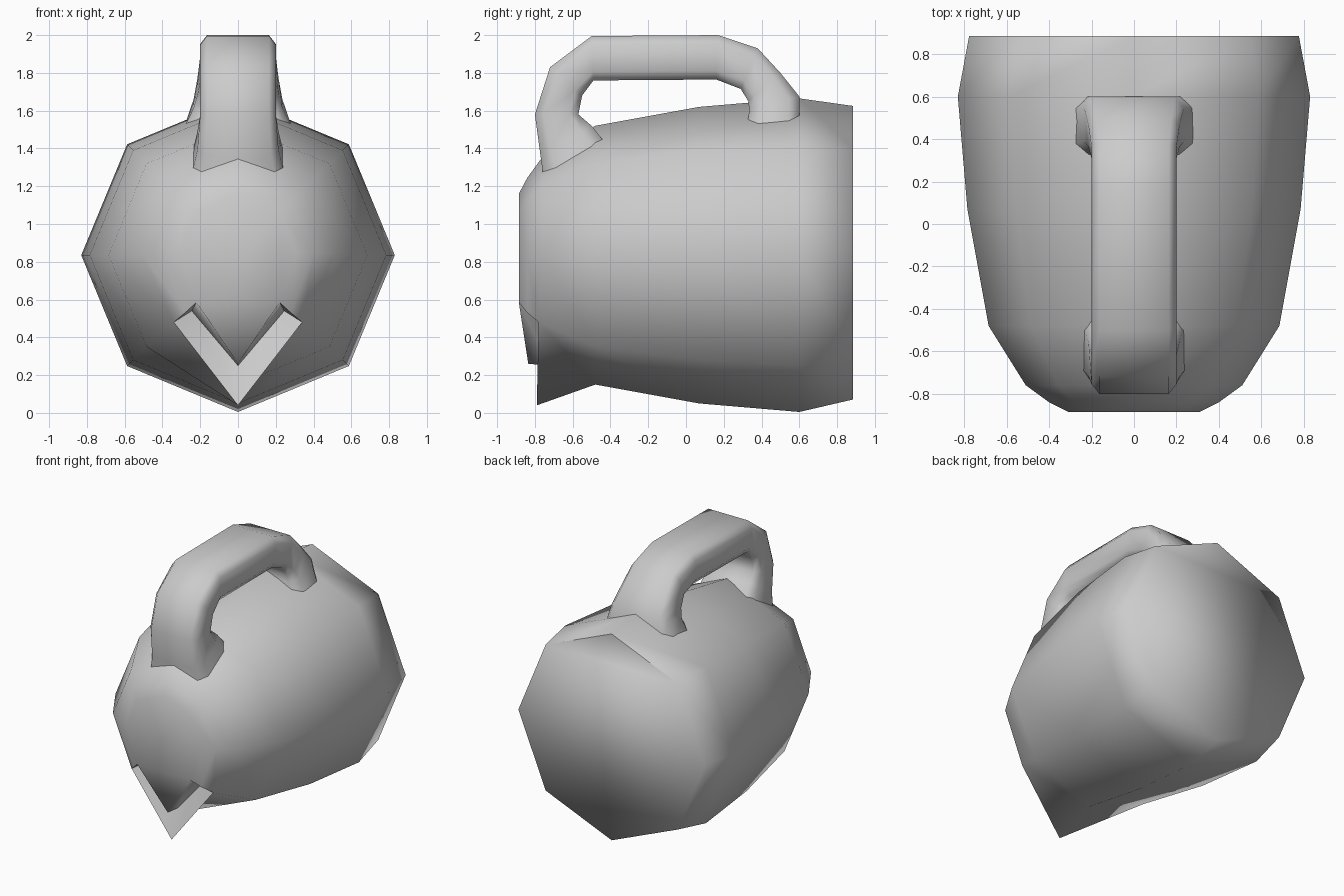
import bpy, bmesh, math

cube = bpy.data.objects.get("Cube")
if cube:
    bpy.data.objects.remove(cube, do_unlink=True)

grey = bpy.data.materials.new("light_grey")
grey.use_nodes = True
colour = (0.6, 0.6, 0.6, 1)
grey.diffuse_color = colour
grey.node_tree.nodes["Principled BSDF"].inputs["Base Color"].default_value = colour


def finish(bm, name, angle):
    bmesh.ops.recalc_face_normals(bm, faces=bm.faces)
    mesh = bpy.data.meshes.new(name)
    bm.to_mesh(mesh)
    bm.free()
    obj = bpy.data.objects.new(name, mesh)
    bpy.context.collection.objects.link(obj)
    mesh.materials.append(grey)
    bpy.ops.object.select_all(action='DESELECT')
    bpy.context.view_layer.objects.active = obj
    obj.select_set(True)
    bpy.ops.object.shade_smooth_by_angle(angle=math.radians(angle))
    return obj


def bridge(bm, a, b, skip=()):
    n = len(a)
    for i in range(n):
        if i not in skip:
            bm.faces.new((a[i], a[(i + 1) % n], b[(i + 1) % n], b[i]))


# Eight-sided body, lying along y: (y, radius, centre height)
bm = bmesh.new()
sections = [(0.885, 0.777, 0.848), (0.6, 0.83, 0.835), (0.07, 0.785, 0.835),
            (-0.48, 0.685, 0.835), (-0.76, 0.51, 0.845),
            (-0.84, 0.40, 0.845), (-0.885, 0.31, 0.85)]
rings = []
for y, r, cz in sections:
    angles = [math.pi / 2 + i * math.pi / 4 for i in range(8)]
    rings.append([bm.verts.new((r * math.cos(a), y, cz + r * math.sin(a))) for a in angles])
lip, mid, face = rings[-3:]

# Pull the lower front out into a pointed spout (corners 3, 4, 5 are the lowest)
lip[4].co = (0, -0.79, 0.04)
face[4].co = (0, -0.835, 0.26)
for i, s in ((3, -1), (5, 1)):
    lip[i].co = (s * 0.34, -0.78, 0.48)
    mid[i].co = (s * 0.28, -0.84, 0.53)
    face[i].co = (s * 0.22, -0.885, 0.585)

for k, (a, b) in enumerate(zip(rings, rings[1:])):
    bridge(bm, a, b, skip=(3, 4) if k >= 4 else ())
bm.faces.new(rings[0])
bm.faces.new(face)

# V-shaped channel behind the front face
root = bm.verts.new((0, -0.72, 0.25))
for i, s in ((3, -1), (5, 1)):
    end = bm.verts.new((s * 0.245, -0.71, 0.54))
    bm.faces.new((face[i], face[4], root, end))
    bm.faces.new((end, root, lip[4], lip[i]))
    bm.faces.new((face[i], mid[i], end))
    bm.faces.new((mid[i], lip[i], end))
bm.verts.remove(mid[4])
finish(bm, "jug_body", 82)

# Handle: outer (y, z), inner (y, z), half width
stations = [
    (-0.755, 1.25, -0.42, 1.42, 0.24),
    (-0.77, 1.36, -0.50, 1.52, 0.215),
    (-0.80, 1.58, -0.57, 1.58, 0.20),
    (-0.72, 1.83, -0.55, 1.68, 0.20),
    (-0.50, 1.995, -0.49, 1.76, 0.20),
    (0.17, 2.00, 0.16, 1.765, 0.20),
    (0.38, 1.93, 0.29, 1.715, 0.20),
    (0.50, 1.80, 0.33, 1.65, 0.215),
    (0.60, 1.675, 0.335, 1.60, 0.235),
    (0.60, 1.50, 0.32, 1.50, 0.29)]
# Bevelled cross-section: (share of half width, share of depth)
right = [(0.82, 0), (1, 0.2), (1, 0.8), (0.82, 1)]
profile = right + [(-w, t) for w, t in reversed(right)]
bm = bmesh.new()
loops = []
for oy, oz, iy, iz, half in stations:
    loops.append([bm.verts.new((w * half, oy + (iy - oy) * t, oz + (iz - oz) * t))
                  for w, t in profile])
for a, b in zip(loops, loops[1:]):
    bridge(bm, a, b)
bm.faces.new(loops[0])
bm.faces.new(loops[-1])
finish(bm, "handle", 70)
